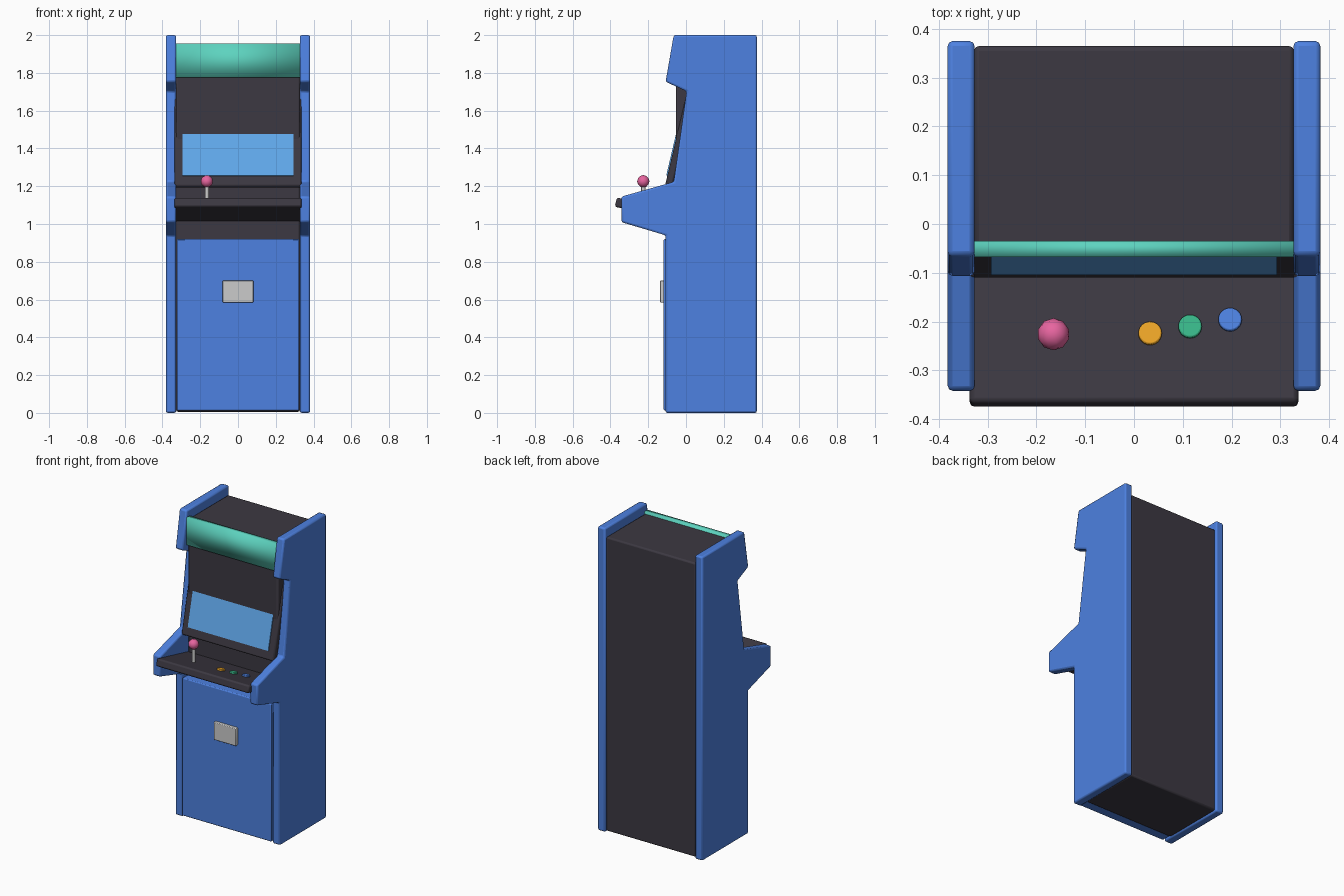
import bpy, bmesh, math
from mathutils import Matrix

if "Cube" in bpy.data.objects:
    bpy.data.objects.remove(bpy.data.objects["Cube"])


def material(name, rgb):
    m = bpy.data.materials.new(name)
    m.diffuse_color = (*rgb, 1)
    m.use_nodes = True
    m.node_tree.nodes["Principled BSDF"].inputs["Base Color"].default_value = m.diffuse_color
    return m


BLUE = material("blue", (0.075, 0.22, 0.75))
DARK = material("charcoal", (0.045, 0.04, 0.054))
TEAL = material("teal", (0.11, 0.65, 0.52))
SCREEN = material("screen_blue", (0.12, 0.4, 0.85))
PINK = material("pink", (0.8, 0.13, 0.35))
ORANGE = material("orange", (0.85, 0.38, 0.02))
GREEN = material("green", (0.04, 0.48, 0.25))


def finish(name, bm, mat=None, loc=(0, 0, 0), tilt=0, bevel=0, angle=30):
    """Turn a bmesh into a smooth-shaded object, tilted about x."""
    bmesh.ops.recalc_face_normals(bm, faces=bm.faces)
    me = bpy.data.meshes.new(name)
    bm.to_mesh(me)
    bm.free()
    ob = bpy.data.objects.new(name, me)
    bpy.context.collection.objects.link(ob)
    ob.location = loc
    ob.rotation_euler.x = tilt
    if mat:
        me.materials.append(mat)
    if bevel:
        b = ob.modifiers.new("bevel", 'BEVEL')
        b.width = bevel
        b.segments = 2
    bpy.ops.object.select_all(action='DESELECT')
    ob.select_set(True)
    bpy.context.view_layer.objects.active = ob
    bpy.ops.object.shade_smooth_by_angle(angle=math.radians(angle))
    return ob


def box(name, size, loc, mat=None, tilt=0, bevel=0, angle=30):
    bm = bmesh.new()
    bmesh.ops.create_cube(bm, size=1)
    bmesh.ops.scale(bm, vec=size, verts=bm.verts)
    return finish(name, bm, mat, loc, tilt, bevel, angle)


def cylinder(name, radius, depth, loc, mat=None, tilt=0, bevel=0, sides=24):
    bm = bmesh.new()
    bmesh.ops.create_cone(bm, cap_ends=True, segments=sides, radius1=radius,
                          radius2=radius, depth=depth)
    return finish(name, bm, mat, loc, tilt, bevel)


# Side panels: one (y, z) profile, extruded on each side
PROFILE = [(0.375, 0.0), (0.375, 2.0), (-0.065, 2.0), (-0.108, 1.753),
           (0.003, 1.703), (-0.065, 1.223), (-0.342, 1.145), (-0.342, 1.01),
           (-0.108, 0.94), (-0.108, 0.0)]
for side, x in (("left", -0.382), ("right", 0.327)):
    bm = bmesh.new()
    face = bm.faces.new([bm.verts.new((x, y, z)) for y, z in PROFILE])
    ext = bmesh.ops.extrude_face_region(bm, geom=[face])
    moved = [v for v in ext["geom"] if isinstance(v, bmesh.types.BMVert)]
    bmesh.ops.translate(bm, vec=(0.055, 0, 0), verts=moved)
    finish(side + "_side_panel", bm, BLUE, bevel=0.01)

# Cabinet body, front door and coin plate
box("cabinet_body", (0.656, 0.418, 1.935), (0, 0.156, 0.9735), DARK, bevel=0.01)
box("front_door", (0.648, 0.065, 0.907), (0, -0.0855, 0.4665), BLUE, bevel=0.006)
box("coin_plate", (0.162, 0.025, 0.117), (0, -0.1245, 0.643), bevel=0.004)

# Marquee: softly shaded box between the panels
box("marquee", (0.655, 0.033, 0.18), (0, -0.051, 1.865), TEAL, angle=180)

# Screen surround and screen lean back into the body
LEAN = -0.231


def on_lean(z, out):
    """Point at height z, pushed out from the surround's front plane."""
    n = Matrix.Rotation(LEAN, 3, 'X') @ Matrix.Identity(3).col[1]
    y = -0.113 + (z - 1.195) * math.tan(-LEAN)
    return (0, y - n.y * out, z - n.z * out)


box("screen_surround", (0.674, 0.04, 0.48), on_lean(1.433, -0.02), DARK, LEAN, 0.01)
box("screen", (0.586, 0.012, 0.36), on_lean(1.43, 0), SCREEN, LEAN)

# Control panel dips towards the back
DIP = -0.23
PY, PZ, PT = -0.196, 1.075, 0.05
box("control_panel", (0.674, 0.36, PT), (0, PY, PZ), DARK, DIP, 0.01)


def panel_z(y):
    return PZ + PT / 2 / math.cos(DIP) + (y - PY) * math.tan(DIP)


# Joystick
JX, JY = -0.165, -0.226
cylinder("joystick_shaft", 0.011, 0.12, (JX, JY, 1.155), sides=16)
bm = bmesh.new()
bmesh.ops.create_icosphere(bm, subdivisions=2, radius=0.033)
finish("joystick_ball", bm, PINK, (JX, JY, 1.226), angle=60)

# Buttons
for name, x, y, mat in (("orange", 0.033, -0.225, ORANGE),
                        ("green", 0.115, -0.211, GREEN),
                        ("blue", 0.197, -0.197, BLUE)):
    cylinder(name + "_button", 0.024, 0.02, (x, y, panel_z(y)), mat, DIP, 0.003)
